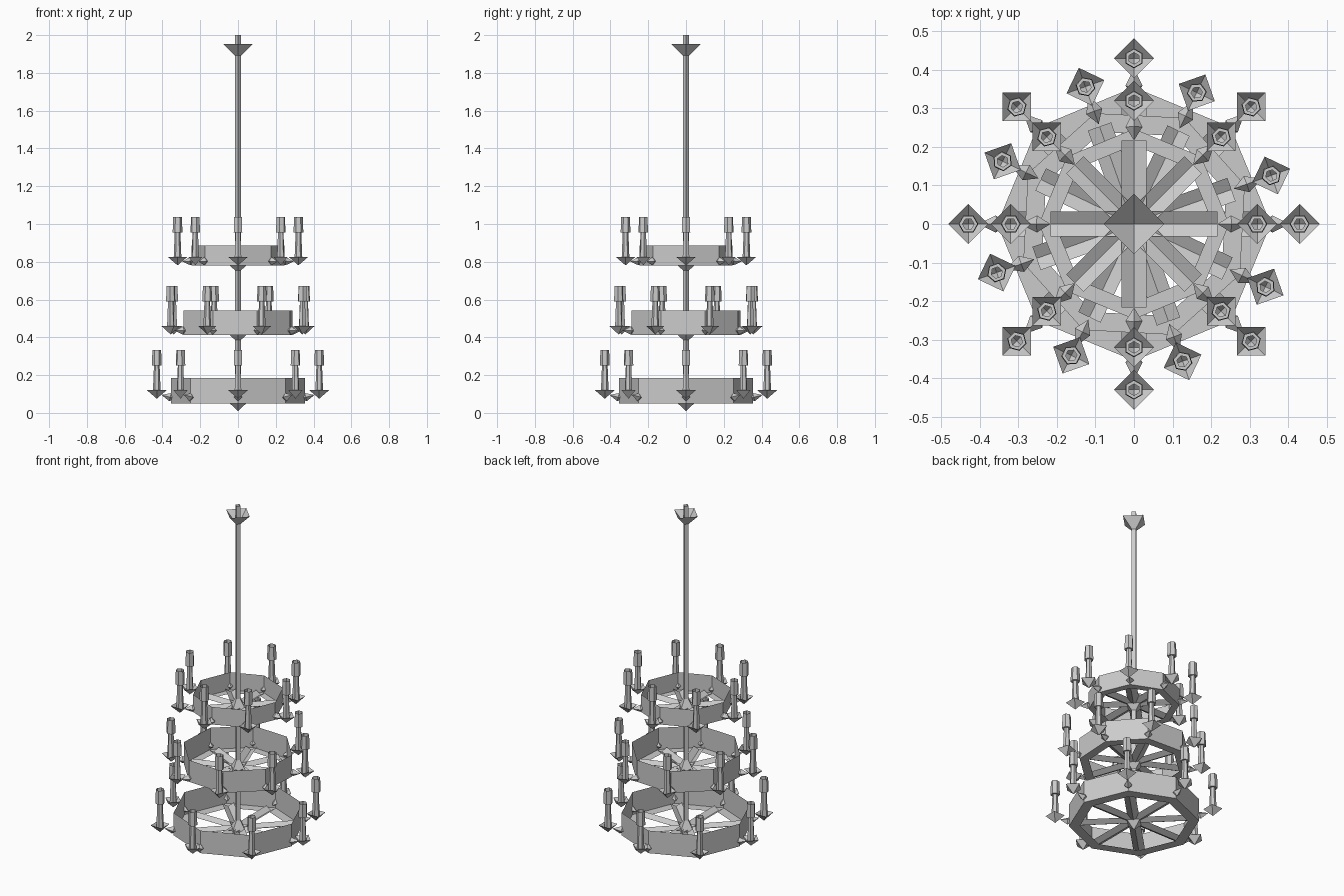
import bpy
import bmesh
from math import cos, sin, pi
from mathutils import Matrix, Vector

cube = bpy.data.objects.get("Cube")
if cube:
    bpy.data.objects.remove(cube, do_unlink=True)

grey = bpy.data.materials.new("light_grey")
grey.use_nodes = True
COLOUR = (0.6, 0.6, 0.6, 1)
grey.diffuse_color = COLOUR
grey.node_tree.nodes["Principled BSDF"].inputs["Base Color"].default_value = COLOUR


def lathe(bm, profile, sides, matrix=Matrix()):
    """Open faceted surface around z from (radius, height) pairs."""
    rings = []
    for r, z in profile:
        if r == 0:
            rings.append([bm.verts.new(matrix @ Vector((0, 0, z)))] * sides)
        else:
            rings.append([bm.verts.new(matrix @ Vector((r * cos(2 * pi * i / sides),
                                                        r * sin(2 * pi * i / sides), z)))
                          for i in range(sides)])
    for a, b in zip(rings, rings[1:]):
        for i in range(sides):
            j = (i + 1) % sides
            quad = [a[i], a[j], b[j], b[i]]
            bm.faces.new(list(dict.fromkeys(quad)))


def finish(name, bm):
    mesh = bpy.data.meshes.new(name)
    bm.to_mesh(mesh)
    bm.free()
    mesh.materials.append(grey)
    bpy.context.collection.objects.link(bpy.data.objects.new(name, mesh))


def turned(name, profile, sides, turn=0):
    bm = bmesh.new()
    lathe(bm, profile, sides, Matrix.Rotation(turn, 4, "Z"))
    finish(name, bm)


def add_spoke(bm, matrix, length, z):
    """Folded V-shaped bar running out from the middle."""
    half, depth = 0.032, 0.018
    rows = [[bm.verts.new(matrix @ Vector((x, y, h)))
             for y, h in ((-half, z + depth), (0, z), (half, z + depth))]
            for x in (0, length)]
    for k in range(2):
        bm.faces.new((rows[0][k], rows[1][k], rows[1][k + 1], rows[0][k + 1]))


def add_tier(name, base, height, radius, reach, holder_z, turn):
    # Wall and bottom flange of the octagonal ring
    turned(name + "_ring", [(radius * 0.83, base), (radius, base), (radius, base + height)],
           8, turn)

    # Hub: pendant point below, cap above
    turned(name + "_hub_point", [(0, base - 0.04), (0.05, base + 0.006)], 4)
    turned(name + "_hub_cap", [(0.05, base + 0.01), (0, base + 0.09)], 4)

    spokes, arms, holders, candles = (bmesh.new() for _ in range(4))
    for i in range(8):
        spin = Matrix.Rotation(turn + i * pi / 4, 4, "Z")
        add_spoke(spokes, spin, radius * 0.88, base + 0.003)

        # Arm: slim double pyramid through the ring wall
        start = Vector((radius - 0.03, 0, base + 0.025))
        end = Vector((reach - 0.025, 0, holder_z - 0.025))
        span = end - start
        aim = Matrix.Translation(start) @ span.to_track_quat("Z", "Y").to_matrix().to_4x4()
        lathe(arms, [(0, 0), (0.022, 0.035), (0, span.length)], 4, spin @ aim)

        # Holder cup and hexagonal candle with lamp
        place = spin @ Matrix.Translation((reach, 0, holder_z))
        lathe(holders, [(0, -0.045), (0.052, 0)], 4, place)
        lathe(candles, [(0.021, -0.02), (0.015, 0.13), (0.026, 0.13), (0.023, 0.212)], 6, place)

    for part, bm in (("spokes", spokes), ("arms", arms),
                     ("holders", holders), ("candles", candles)):
        finish(name + "_" + part, bm)


# Hanging rod and ceiling canopy
turned("rod", [(0.016, 0.04), (0.016, 2.0)], 4)
turned("canopy", [(0, 1.875), (0.078, 1.952)], 4)

# Three tiers, the middle one turned
add_tier("lower_tier", 0.05, 0.135, 0.355, 0.43, 0.12, 0)
add_tier("middle_tier", 0.412, 0.13, 0.305, 0.378, 0.46, 0.34)
add_tier("upper_tier", 0.78, 0.105, 0.247, 0.32, 0.826, 0)
